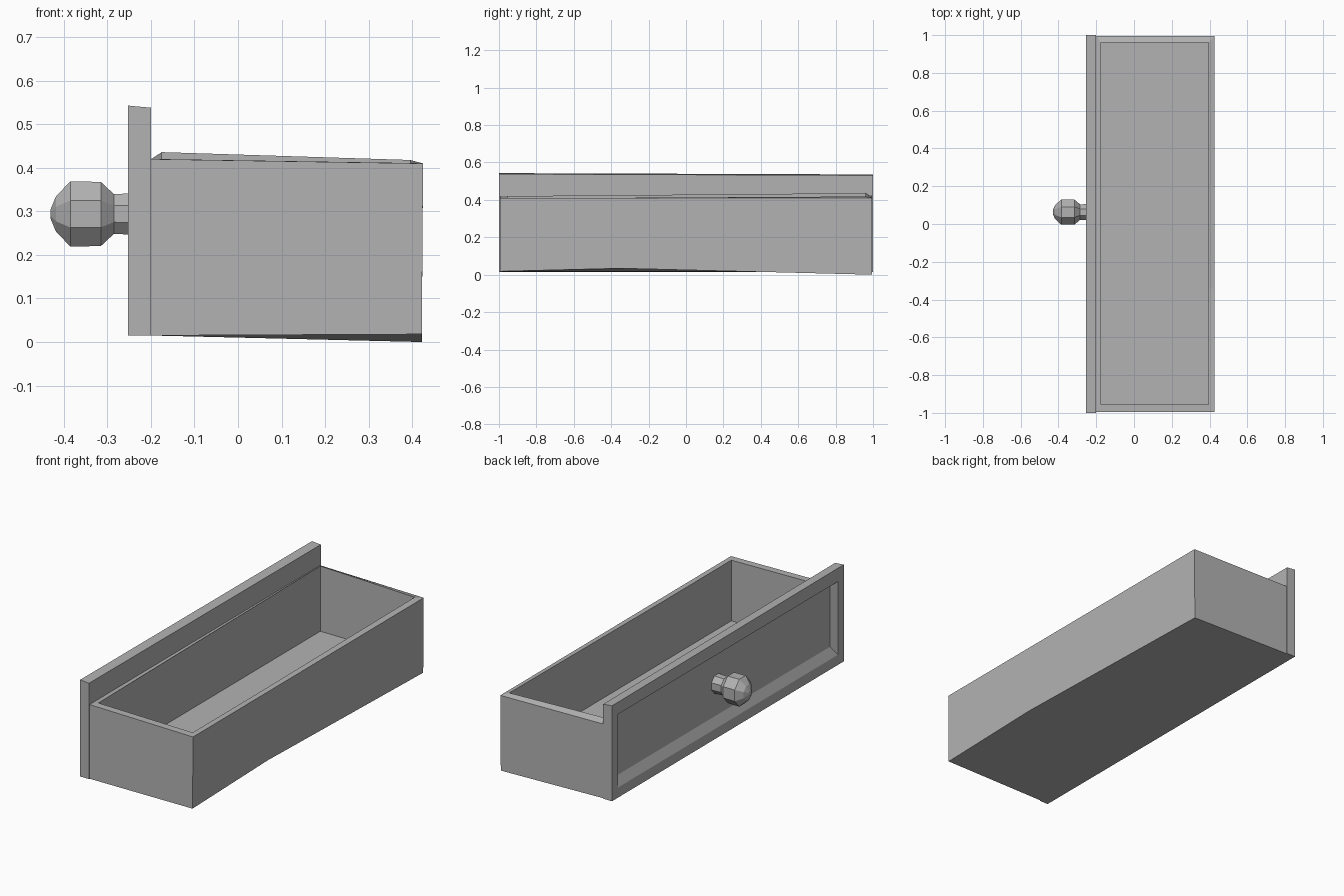
import bpy
import bmesh
from math import cos, sin, tau

cube = bpy.data.objects.get("Cube")
if cube:
    bpy.data.objects.remove(cube, do_unlink=True)

grey = bpy.data.materials.new("plain grey")
grey.use_nodes = True
COLOUR = (0.45, 0.45, 0.45, 1)
grey.diffuse_color = COLOUR
grey.node_tree.nodes["Principled BSDF"].inputs["Base Color"].default_value = COLOUR


def stack(name, rings):
    """Skin a run of equal-sized rings and cap both ends."""
    bm = bmesh.new()
    loops = [[bm.verts.new(p) for p in ring] for ring in rings]
    for a, b in zip(loops, loops[1:]):
        for i in range(len(a)):
            j = (i + 1) % len(a)
            bm.faces.new((a[i], a[j], b[j], b[i]))
    bm.faces.new(loops[0])
    bm.faces.new(loops[-1])
    bmesh.ops.recalc_face_normals(bm, faces=bm.faces)
    mesh = bpy.data.meshes.new(name)
    bm.to_mesh(mesh)
    bm.free()
    mesh.materials.append(grey)
    obj = bpy.data.objects.new(name, mesh)
    bpy.context.collection.objects.link(obj)
    return obj


def flat_ring(x0, x1, y0, y1, heights):
    """Ring seen from above, with an extra point along the +x side."""
    xy = [(x0, y0), (x1, y0), (x1, y0 * 0.35), (x1, y1), (x0, y1)]
    return [(x, y, z) for (x, y), z in zip(xy, heights)]


def upright_ring(x, y, z0, z1, tilt=0.0):
    """Ring in the plane of the drawer face."""
    return [(x, -y, z0), (x, y, z0), (x, y, z1 - tilt), (x, -y, z1)]


# Open tray with slightly crooked hand-cut edges
floor_z = 0.08
stack("drawer_tray", [
    flat_ring(-0.2, 0.422, -0.995, 0.995, (0.015, 0.018, 0.034, 0.0, 0.015)),
    flat_ring(-0.2, 0.425, -0.995, 0.995, (0.42, 0.41, 0.41, 0.41, 0.42)),
    flat_ring(-0.175, 0.395, -0.955, 0.96, (0.42, 0.411, 0.411, 0.418, 0.436)),
    flat_ring(-0.175, 0.395, -0.955, 0.96, [floor_z] * 5),
])

# Tall face board with a bevelled sunken field
stack("drawer_face", [
    upright_ring(-0.2, 1.0, 0.015, 0.538, 0.007),
    upright_ring(-0.253, 1.0, 0.015, 0.543, 0.007),
    upright_ring(-0.253, 0.95, 0.07, 0.47),
    upright_ring(-0.228, 0.915, 0.12, 0.45),
])

# Faceted knob turned along the x axis
SIDES = 8
profile = [(-0.22, 0.05), (-0.285, 0.047), (-0.315, 0.076),
           (-0.385, 0.077), (-0.418, 0.042), (-0.43, 0.012)]
stack("knob", [
    [(x, 0.063 + 0.94 * r * cos(tau * (i + 0.5) / SIDES),
      0.294 + 1.05 * r * sin(tau * (i + 0.5) / SIDES)) for i in range(SIDES)]
    for x, r in profile
])
